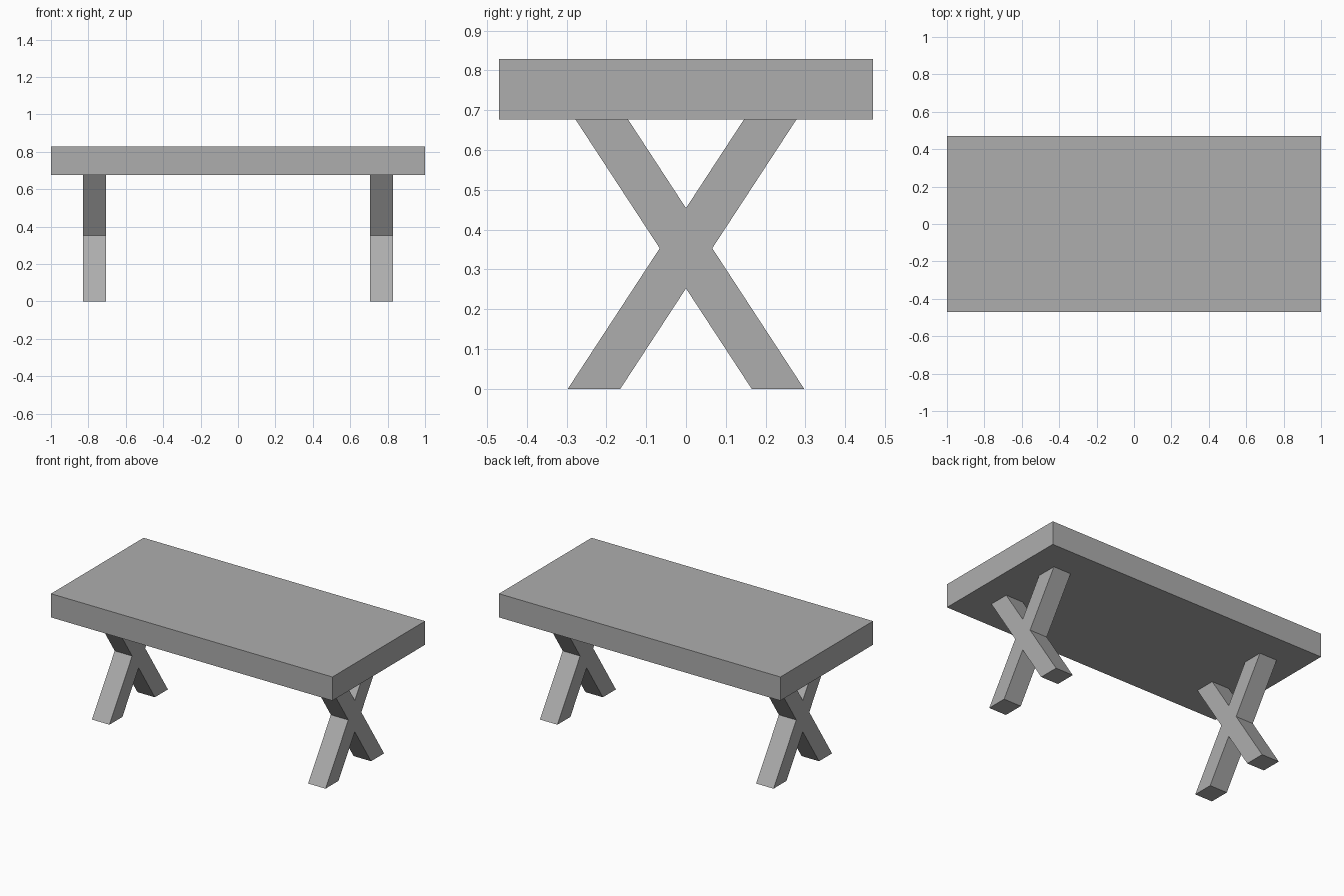
import bpy, bmesh

if "Cube" in bpy.data.objects:
    bpy.data.objects.remove(bpy.data.objects["Cube"])

TOP_Z, UNDER_Z = 0.829, 0.677
CROSS_Z, HALF_W, SLOPE = 0.353, 0.066, 0.654  # leg crossing height, half width, dy/dz

# Darker grey for every part
grey = bpy.data.materials.new("dark_grey")
grey.diffuse_color = (0.42, 0.42, 0.42, 1)
grey.use_nodes = True
grey.node_tree.nodes["Principled BSDF"].inputs["Base Color"].default_value = grey.diffuse_color


def prism(name, profile, x0, x1):
    """Extrude a closed (y, z) profile along x."""
    bm = bmesh.new()
    face = bm.faces.new([bm.verts.new((x0, y, z)) for y, z in profile])
    ext = bmesh.ops.extrude_face_region(bm, geom=[face])
    verts = [v for v in ext["geom"] if isinstance(v, bmesh.types.BMVert)]
    bmesh.ops.translate(bm, vec=(x1 - x0, 0, 0), verts=verts)
    bmesh.ops.recalc_face_normals(bm, faces=bm.faces)
    mesh = bpy.data.meshes.new(name)
    bm.to_mesh(mesh)
    bm.free()
    mesh.materials.append(grey)
    obj = bpy.data.objects.new(name, mesh)
    bpy.context.collection.objects.link(obj)
    return obj


# Thick table top
prism("table_top", [(-0.47, UNDER_Z), (0.47, UNDER_Z), (0.47, TOP_Z), (-0.47, TOP_Z)], -1, 1)

# X-shaped leg outline: right half from bottom to top, then mirrored
foot = SLOPE * CROSS_Z
head = SLOPE * (UNDER_Z - CROSS_Z)
notch = HALF_W / SLOPE
right = [(foot - HALF_W, 0), (foot + HALF_W, 0), (HALF_W, CROSS_Z),
         (head + HALF_W, UNDER_Z), (head - HALF_W, UNDER_Z)]
left = [(-y, z) for y, z in reversed(right)]
outline = [(0, CROSS_Z - notch)] + right + [(0, CROSS_Z + notch)] + left

# One crossed leg pair near each end
for side, sx in (("left", -1), ("right", 1)):
    prism(f"{side}_cross_leg", outline, sx * 0.706, sx * 0.83)
